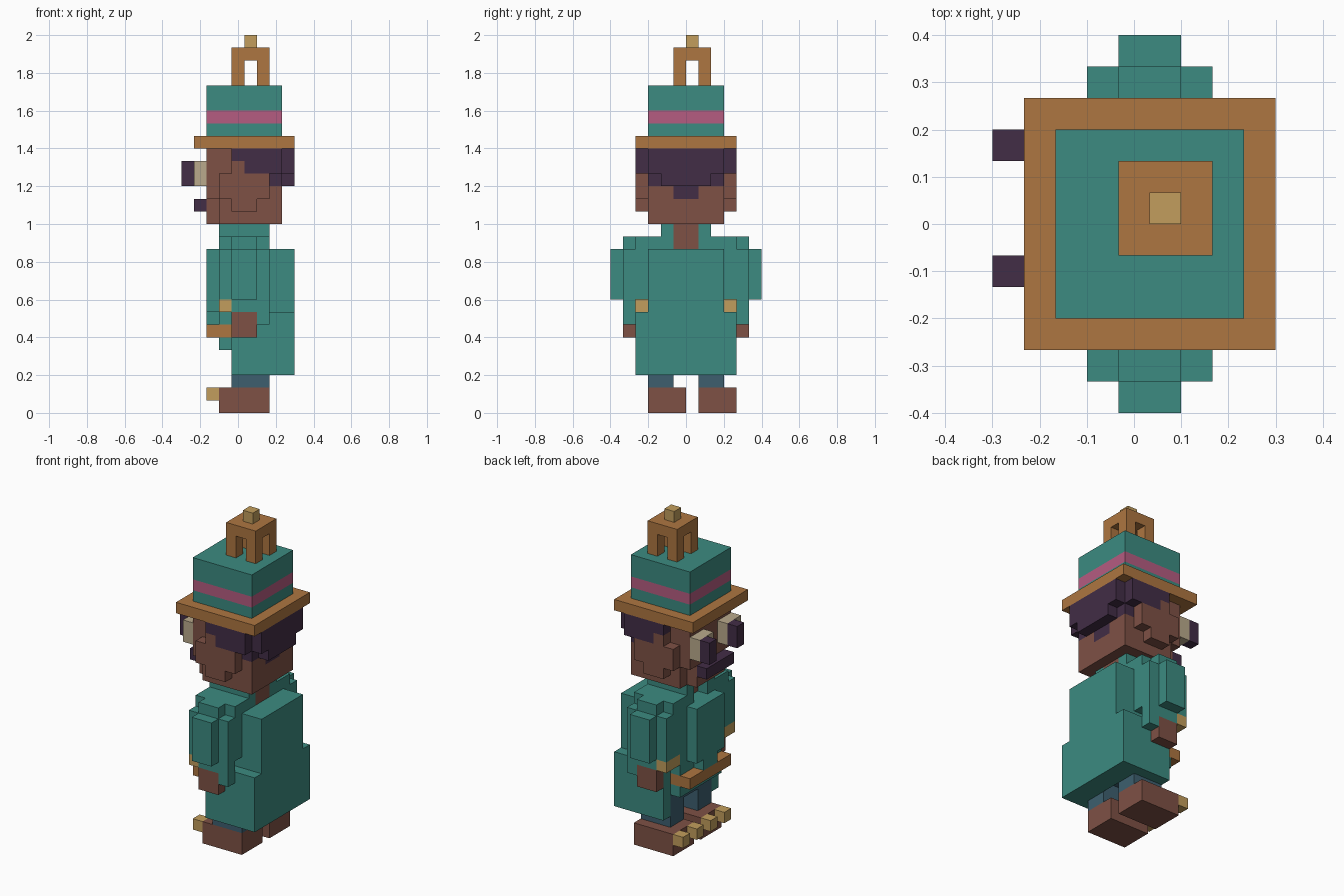
import bpy
import bmesh

if "Cube" in bpy.data.objects:
    bpy.data.objects.remove(bpy.data.objects["Cube"])

U = 2 / 30  # block size
ROUND = 5


def material(name, rgb):
    """Flat material from 0-255 display values."""
    lin = [((c / 255 + 0.055) / 1.055) ** 2.4 for c in rgb] + [1.0]
    m = bpy.data.materials.new(name)
    m.use_nodes = True
    m.diffuse_color = lin
    bsdf = m.node_tree.nodes["Principled BSDF"]
    bsdf.inputs["Base Color"].default_value = lin
    bsdf.inputs["Roughness"].default_value = 0.9
    return m


teal = material("teal cloth", (60, 139, 129))
orange = material("orange leather", (174, 118, 65))
skin = material("brown skin", (126, 81, 69))
purple = material("dark purple hair", (66, 45, 70))
gold = material("gold", (194, 158, 93))
ivory = material("ivory eye", (186, 170, 140))
pink = material("pink ribbon", (181, 92, 129))
blue = material("blue trousers", (61, 95, 111))


def flip(b):
    """Reflect a block box across the middle (12 blocks wide)."""
    return (b[0], b[1], 12 - b[3], 12 - b[2], b[4], b[5])


def part(name, mat, *boxes, mirror=False):
    """One part out of (x0, x1, y0, y1, z0, z1) boxes; shared cells are merged so
    that only the outer skin remains."""
    cells = set()
    for b in boxes:
        for c in ([b, flip(b)] if mirror else [b]):
            cells |= {(x, y, z) for x in range(c[0], c[1])
                      for y in range(c[2], c[3]) for z in range(c[4], c[5])}
    bm = bmesh.new()
    verts = {}

    def vert(p):
        if p not in verts:
            verts[p] = bm.verts.new((p[0] * U - 0.3, p[1] * U - 0.4, p[2] * U))
        return verts[p]

    for c in cells:
        for axis in range(3):
            for side in (0, 1):
                n = list(c)
                n[axis] += 2 * side - 1
                if tuple(n) in cells:
                    continue
                a, b = (axis + 1) % 3, (axis + 2) % 3
                quad = []
                for da, db in ((0, 0), (1, 0), (1, 1), (0, 1)):
                    p = list(c)
                    p[axis] += side
                    p[a] += da
                    p[b] += db
                    quad.append(vert(tuple(p)))
                bm.faces.new(quad if side else quad[::-1])
    bmesh.ops.dissolve_limit(bm, angle_limit=0.01, verts=bm.verts[:], edges=bm.edges[:])
    mesh = bpy.data.meshes.new(name)
    bm.to_mesh(mesh)
    bm.free()
    mesh.materials.append(mat)
    obj = bpy.data.objects.new(name, mesh)
    bpy.context.collection.objects.link(obj)
    return obj


# Feet, toes and trousers
part("feet", skin, (3, 7, 3, 6, 0, 2), (3, 7, 7, 10, 0, 2))
for n, y in enumerate((3, 5, 7, 9)):
    part(f"toe_{n + 1}", gold, (2, 3, y, y + 1, 1, 2))
part("trousers", blue, (4, 7, 3, 5, 2, 5), (4, 7, 7, 9, 2, 5), (4, 7, 3, 9, 4, 5))

# Robe: wide skirt open at the front, narrower torso, chest fold
part("robe", teal,
     (7, 9, 2, 10, 3, 8), (4, 7, 2, 3, 3, 8), (4, 7, 9, 10, 3, 8),
     (4, 9, 3, 9, 7, 13), (4, 7, 3, 9, 5, 7),
     (3, 4, 3, 9, 7, 13), (3, 4, 3, 9, 5, 6),
     (2, 3, 4, 8, 8, 13), (2, 3, 5, 7, 7, 8))
part("belt", orange, (2, 4, 3, 9, 6, 7))

# Sleeves, shoulders and collar
part("sleeves", teal,
     (4, 6, 0, 1, 9, 13), (3, 7, 1, 3, 9, 13), (4, 7, 1, 2, 8, 9),
     (6, 7, 1, 2, 7, 8), (4, 6, 1, 2, 13, 14), mirror=True)
part("collar", teal, (3, 7, 2, 4, 13, 14), (3, 7, 4, 5, 13, 15), mirror=True)
part("hands", skin, (4, 6, 1, 2, 6, 8), mirror=True)
part("bracelets", gold, (3, 4, 1, 3, 8, 9), mirror=True)

# Neck and head
part("neck", skin, (4, 7, 5, 7, 13, 15))
part("head", skin,
     (3, 7, 3, 9, 15, 20), (7, 8, 3, 9, 15, 17), (2, 3, 3, 9, 17, 21),
     (2, 3, 4, 8, 15, 17), (7, 8, 3, 5, 17, 18), (7, 8, 7, 9, 17, 18),
     (3, 4, 3, 9, 20, 21))
part("ears", skin, (3, 7, 2, 3, 17, 19), (4, 6, 2, 3, 16, 17),
     (4, 5, 2, 3, 19, 20), mirror=True)
part("hair", purple,
     (4, 8, 2, 10, 20, 21), (5, 8, 2, 3, 19, 20), (5, 8, 9, 10, 19, 20),
     (7, 8, 3, 9, 18, 20), (8, 9, 3, 9, 19, 21), (8, 9, 4, 8, 18, 19),
     (7, 8, 5, 7, 17, 18))
part("eye_whites", ivory, (1, 2, 3, 5, 18, 20), (1, 2, 7, 9, 18, 20))
part("pupils", purple, (0, 1, 4, 5, 18, 20), (0, 1, 8, 9, 18, 20))
part("moustache", purple, (1, 2, 4, 8, 16, 17))

# Hat with ribbon and open lantern top
part("hat_brim", orange, (1, 9, 2, 10, 21, 22))
part("hat_crown_lower", teal, (2, 8, 3, 9, 22, 23))
part("hat_ribbon", pink, (2, 8, 3, 9, 23, 24))
part("hat_crown_upper", teal, (2, 8, 3, 9, 24, 26))
part("hat_lantern", orange, (4, 7, 5, 8, 28, 29),
     *[(x, x + 1, y, y + 1, 26, 28) for x in (4, 6) for y in (5, 7)])
part("hat_knob", gold, (5, 6, 6, 7, 29, 30))
